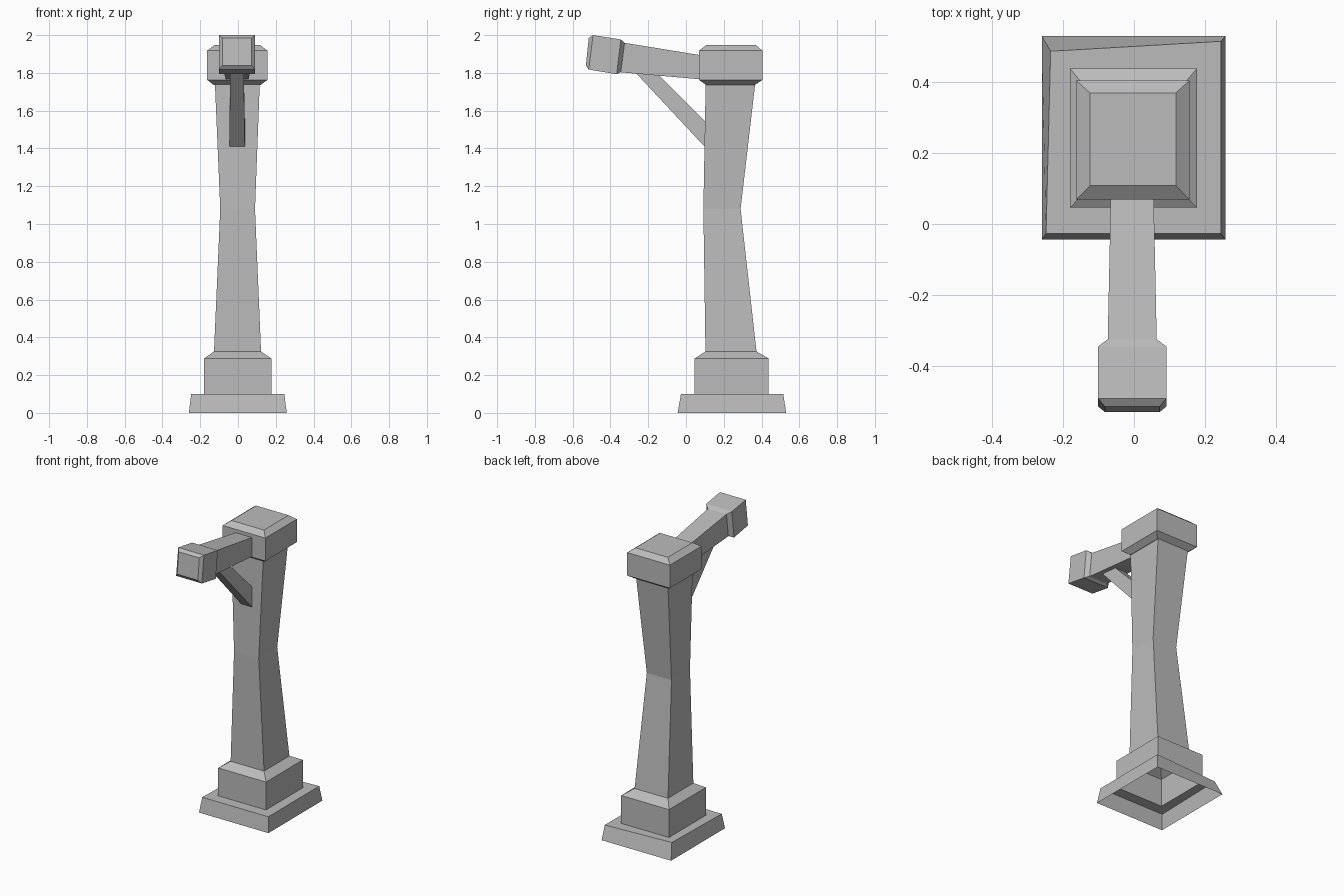
import bpy
import bmesh

cube = bpy.data.objects.get("Cube")
if cube:
    bpy.data.objects.remove(cube, do_unlink=True)

# Single stone colour
stone = bpy.data.materials.new("grey_stone")
stone.use_nodes = True
grey = (0.5, 0.5, 0.5, 1)
stone.diffuse_color = grey
bsdf = next(n for n in stone.node_tree.nodes if n.type == "BSDF_PRINCIPLED")
bsdf.inputs["Base Color"].default_value = grey


def rect(x0, x1, y0, y1, z):
    """Horizontal four-corner ring."""
    return [(x0, y0, z), (x1, y0, z), (x1, y1, z), (x0, y1, z)]


def section(half, top, bottom, cx=-0.005):
    """Upright four-corner ring from a top and a bottom (y, z) point."""
    return [(cx - half, *bottom), (cx + half, *bottom),
            (cx + half, *top), (cx - half, *top)]


def loft(name, rings, cap_start=True, cap_end=True):
    """Join four-corner rings into a flat-faced shell."""
    bm = bmesh.new()
    loops = [[bm.verts.new(p) for p in ring] for ring in rings]
    for a, b in zip(loops, loops[1:]):
        for i in range(4):
            j = (i + 1) % 4
            bm.faces.new((a[i], a[j], b[j], b[i]))
    if cap_start:
        bm.faces.new(loops[0][::-1])
    if cap_end:
        bm.faces.new(loops[-1])
    bmesh.ops.recalc_face_normals(bm, faces=bm.faces)
    mesh = bpy.data.meshes.new(name)
    bm.to_mesh(mesh)
    bm.free()
    mesh.materials.append(stone)
    obj = bpy.data.objects.new(name, mesh)
    bpy.context.collection.objects.link(obj)
    return obj


# Hollow foot, slightly uneven along its upper rim
rim = [(-0.248, -0.027, 0.1), (0.245, -0.027, 0.1),
       (0.245, 0.515, 0.1), (-0.235, 0.487, 0.1)]
loft("base", [rect(-0.26, 0.258, -0.044, 0.53, 0), rim,
              rect(-0.18, 0.177, 0.046, 0.438, 0.1)], False, False)

# Plinth block with sloped shoulder, open underneath
loft("plinth", [rect(-0.18, 0.177, 0.046, 0.438, 0.1),
                rect(-0.18, 0.177, 0.046, 0.438, 0.288),
                rect(-0.127, 0.122, 0.103, 0.373, 0.325)], False, False)

# Waisted post
loft("post", [rect(-0.127, 0.122, 0.103, 0.373, 0.325),
              rect(-0.094, 0.09, 0.092, 0.289, 1.08),
              rect(-0.122, 0.115, 0.104, 0.366, 1.74)], False, False)

# Chamfered block on top of the post
loft("post_cap", [rect(-0.128, 0.118, 0.108, 0.363, 1.735),
                  rect(-0.163, 0.156, 0.069, 0.404, 1.763),
                  rect(-0.163, 0.156, 0.069, 0.404, 1.918),
                  rect(-0.124, 0.118, 0.108, 0.37, 1.947)])

# Arm reaching forward, ending in a chamfered block
loft("arm", [section(0.06, (0.1, 1.89), (0.1, 1.764)),
             section(0.069, (-0.325, 1.959), (-0.345, 1.803))])
loft("arm_end_block", [section(0.069, (-0.325, 1.959), (-0.345, 1.805)),
                       section(0.096, (-0.345, 1.977), (-0.367, 1.793)),
                       section(0.096, (-0.492, 2.0), (-0.515, 1.818)),
                       section(0.077, (-0.515, 1.985), (-0.53, 1.84))])

# Diagonal brace between post and arm
loft("brace", [section(0.041, (0.1, 1.545), (0.1, 1.408)),
               section(0.036, (-0.155, 1.8), (-0.28, 1.815))])
